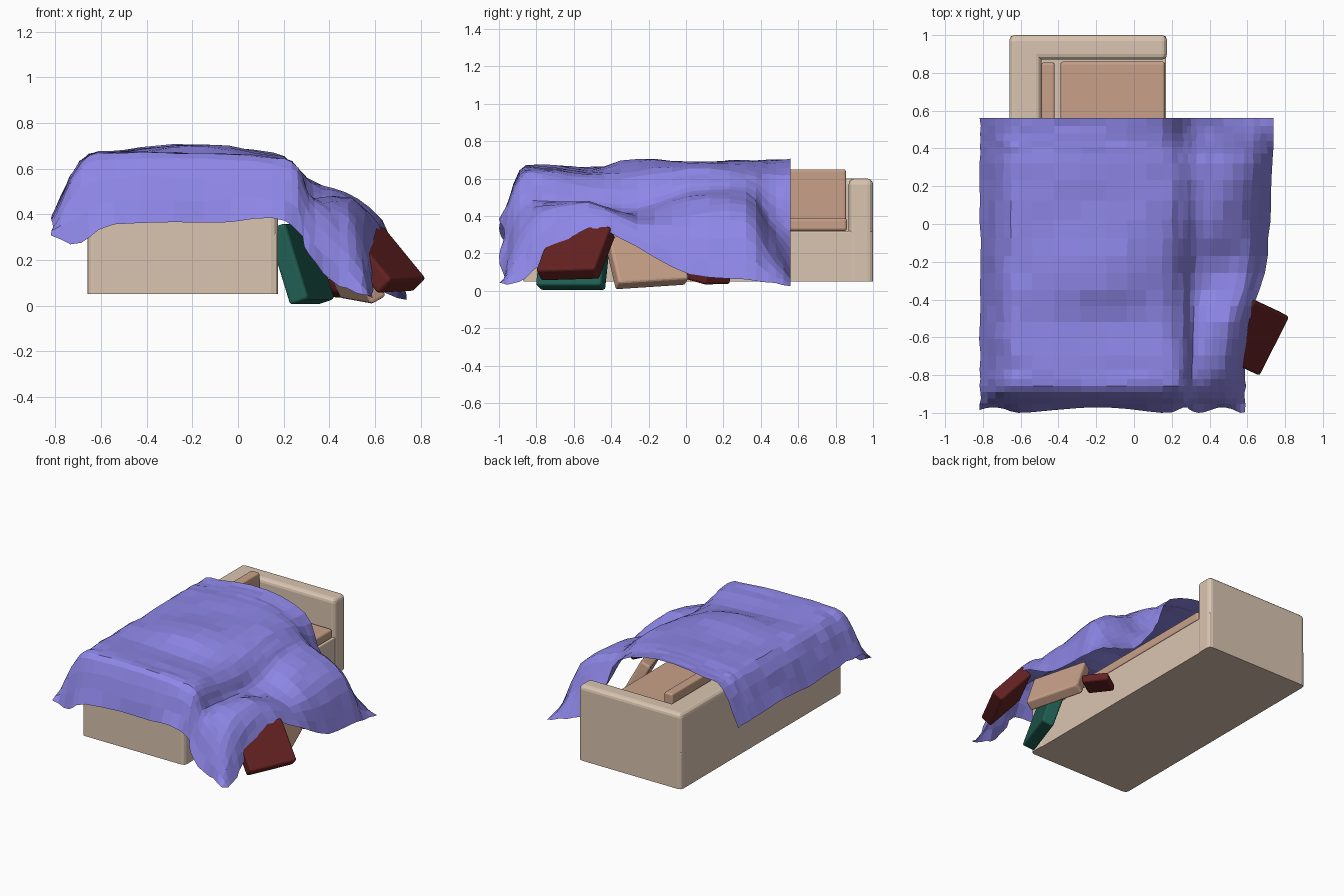
import bpy, bmesh, math, random
from mathutils import Matrix, Vector

if "Cube" in bpy.data.objects:
    bpy.data.objects.remove(bpy.data.objects["Cube"])

random.seed(4)


def material(name, rgb):
    m = bpy.data.materials.new(name)
    m.diffuse_color = (*rgb, 1)
    m.use_nodes = True
    m.node_tree.nodes["Principled BSDF"].inputs["Base Color"].default_value = m.diffuse_color
    return m


BEIGE = material("beige upholstery", (0.70, 0.56, 0.44))
TAN = material("tan cushion", (0.58, 0.355, 0.25))
VIOLET = material("violet blanket", (0.27, 0.24, 0.80))
RED = material("dark red", (0.13, 0.016, 0.016))
TEAL = material("teal", (0.014, 0.115, 0.085))


def box(name, lo, hi, mat, width=0.02, sharp_bottom=False):
    """Box with bevelled edges; the bottom rim can stay sharp."""
    bm = bmesh.new()
    bmesh.ops.create_cube(bm, size=1)
    for v in bm.verts:
        v.co = Vector([(a + b) / 2 + c * (b - a) for a, b, c in zip(lo, hi, v.co)])
    edges = [e for e in bm.edges
             if not (sharp_bottom and all(v.co.z < lo[2] + 1e-4 for v in e.verts))]
    bmesh.ops.bevel(bm, geom=edges, offset=width, segments=3, profile=0.5, affect='EDGES')
    return finish(name, bm, mat)


def finish(name, bm, mat):
    bmesh.ops.recalc_face_normals(bm, faces=bm.faces)
    me = bpy.data.meshes.new(name)
    bm.to_mesh(me)
    bm.free()
    me.materials.append(mat)
    ob = bpy.data.objects.new(name, me)
    bpy.context.collection.objects.link(ob)
    return ob


def pillow(name, centre, size, lean, yaw, roll, mat):
    """Slab: thickness x, length y, height z; the top leans towards -x."""
    h = [s / 2 for s in size]
    ob = box(name, [-s for s in h], h, mat, 0.015)
    ob.matrix_world = (Matrix.Translation(centre)
                       @ Matrix.Rotation(math.radians(yaw), 4, 'Z')
                       @ Matrix.Rotation(math.radians(-lean), 4, 'Y')
                       @ Matrix.Rotation(math.radians(roll), 4, 'X'))


# Sofa frame: plinth, backrest on -x, arm at each end
box("sofa_base", (-0.655, -0.865, 0.05), (0.17, 0.995, 0.32), BEIGE, 0.008, True)
box("sofa_back", (-0.66, -0.87, 0.05), (-0.49, 1.0, 0.60), BEIGE, 0.03, True)
for name, y0, y1 in (("front_arm", -0.87, -0.74), ("rear_arm", 0.87, 1.0)):
    box(name, (-0.66, y0, 0.05), (0.175, y1, 0.60), BEIGE, 0.03, True)

# Sofa cushions
box("seat_cushion", (-0.39, -0.73, 0.32), (0.165, 0.86, 0.39), TAN, 0.015)
box("back_cushion", (-0.49, -0.73, 0.32), (-0.42, 0.855, 0.65), TAN, 0.012)

# Pillows lying on the floor beside the sofa
pillow("teal_pillow", (0.275, -0.60, 0.182), (0.09, 0.37, 0.35), 18, -19, 0, TEAL)
pillow("red_pillow", (0.625, -0.59, 0.20), (0.09, 0.35, 0.31), 42, -28, 2, RED)
pillow("tan_pillow", (0.49, -0.21, 0.16), (0.08, 0.40, 0.285), 28, 18, 4, TAN)
pillow("small_red_pillow", (0.40, 0.10, 0.08), (0.055, 0.18, 0.23), 80, 35, 4, RED)

# Blanket: rows of (y, right edge x, heights from left hem to right hem)
ROWS = [
    (-0.985, 0.59, (.31, .27, .36, .36, .38, .33, .22, .11, .06, .04)),
    (-0.89, 0.59, (.36, .60, .635, .64, .62, .58, .46, .36, .24, .045)),
    (-0.77, 0.59, (.38, .62, .67, .66, .65, .60, .48, .45, .38, .15)),
    (-0.52, 0.61, (.38, .63, .66, .645, .62, .55, .46, .48, .45, .335)),
    (-0.26, 0.69, (.37, .63, .67, .71, .64, .54, .44, .40, .36, .23)),
    (0.02, 0.72, (.39, .63, .67, .69, .67, .60, .53, .48, .35, .085)),
    (0.32, 0.735, (.38, .635, .68, .70, .65, .58, .53, .48, .37, .06)),
    (0.44, 0.735, (.38, .63, .67, .70, .62, .48, .39, .32, .20, .045)),
    (0.56, 0.735, (.38, .63, .68, .70, .62, .40, .28, .12, .06, .03)),
]
LEFT_X = (-0.815, -0.69, -0.54, -0.15, 0.15, 0.26)
RIGHT_T = (0.15, 0.45, 0.78, 1.0)


def spline(pts, t):
    """Catmull-Rom point at t in 0..1 with mirrored end points."""
    p = [pts[0] * 2 - pts[1]] + pts + [pts[-1] * 2 - pts[-2]]
    f = t * (len(pts) - 1)
    i = min(int(f), len(pts) - 2)
    f -= i
    a, b, c, d = p[i:i + 4]
    return 0.5 * (2 * b + (c - a) * f + (2 * a - 5 * b + 4 * c - d) * f * f
                  + (3 * b - a - 3 * c + d) * f ** 3)


control = []
for y, edge, heights in ROWS:
    xs = LEFT_X + tuple(0.26 + (edge - 0.26) * t for t in RIGHT_T)
    control.append([Vector((x, y, z)) for x, z in zip(xs, heights)])

NU, NV = 27, 24
bm = bmesh.new()
grid = []
for j in range(NV + 1):
    line = []
    for i in range(NU + 1):
        p = spline([spline(row, i / NU) for row in control], j / NV)
        p.z += random.uniform(-0.006, 0.006)
        p.x += random.uniform(-0.005, 0.005)
        if j == 0:
            p.y += 0.015 * math.sin(i * 0.9)
        line.append(bm.verts.new(p))
    grid.append(line)
for j in range(NV):
    for i in range(NU):
        bm.faces.new((grid[j][i], grid[j][i + 1], grid[j + 1][i + 1], grid[j + 1][i]))
finish("blanket", bm, VIOLET)
